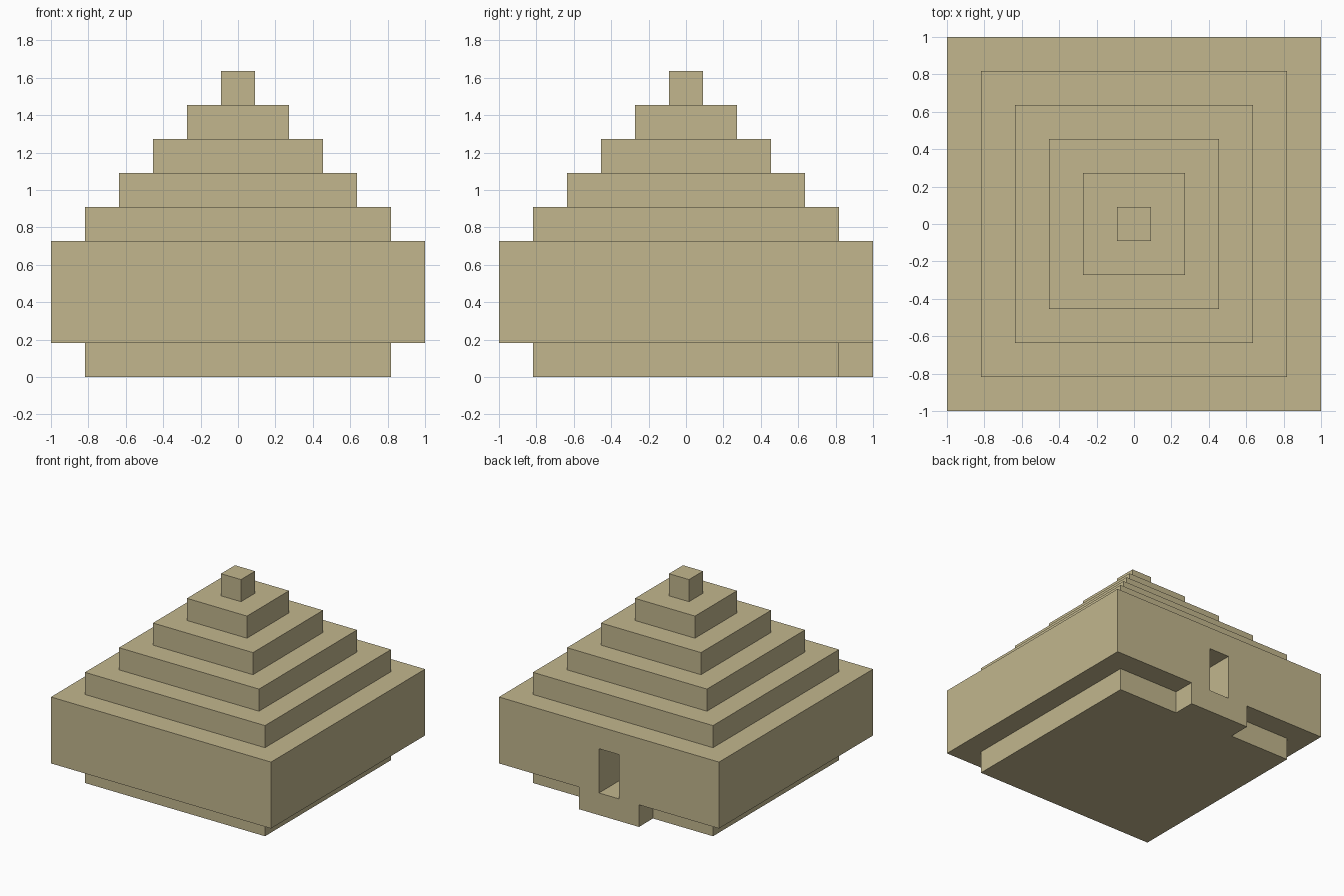
import bpy
import bmesh

U = 2 / 11          # one stone block; the widest tier is eleven blocks
HALF = 5.5          # half width of the widest tier, in blocks

if "Cube" in bpy.data.objects:
    bpy.data.objects.remove(bpy.data.objects["Cube"], do_unlink=True)

sandstone = bpy.data.materials.new("sandstone")
sandstone.use_nodes = True
colour = (0.54, 0.47, 0.27, 1)
sandstone.diffuse_color = colour
shader = sandstone.node_tree.nodes["Principled BSDF"]
shader.inputs["Base Color"].default_value = colour
shader.inputs["Roughness"].default_value = 0.9


def slab(name, plan, bottom, top):
    """Extrude a counter-clockwise plan, measured in blocks, into a solid."""
    bm = bmesh.new()
    floor = bm.faces.new([bm.verts.new((x * U, y * U, bottom * U)) for x, y in plan])
    extruded = bmesh.ops.extrude_face_region(bm, geom=[floor], use_keep_orig=True)
    raised = [g for g in extruded["geom"] if isinstance(g, bmesh.types.BMVert)]
    bmesh.ops.translate(bm, verts=raised, vec=(0, 0, (top - bottom) * U))
    bmesh.ops.recalc_face_normals(bm, faces=bm.faces)
    mesh = bpy.data.meshes.new(name)
    bm.to_mesh(mesh)
    bm.free()
    mesh.materials.append(sandstone)
    obj = bpy.data.objects.new(name, mesh)
    bpy.context.collection.objects.link(obj)
    return obj


def rectangle(x0, x1, y0, y1):
    return [(x0, y0), (x1, y0), (x1, y1), (x0, y1)]


def square(h):
    return rectangle(-h, h, -h, h)


# Recessed plinth with the entrance step reaching out at the back
p, s = HALF - 1, 1.5
slab("plinth", [(-p, -p), (p, -p), (p, p), (s, p), (s, HALF),
                (-s, HALF), (-s, p), (-p, p)], 0, 1)

# Main body with the doorway cut into its back wall
body = slab("main_body", square(HALF), 1, 4)
cutter = slab("doorway_cutter", rectangle(-0.5, 0.5, HALF - 3, HALF + 1), 0.5, 3)
cutter.hide_render = True
cutter.hide_set(True)
cut = body.modifiers.new("doorway", 'BOOLEAN')
cut.operation = 'DIFFERENCE'
cut.solver = 'EXACT'
cut.object = cutter

# Apply the cut and drop the helper
bpy.context.view_layer.update()
graph = bpy.context.evaluated_depsgraph_get()
carved = bpy.data.meshes.new_from_object(body.evaluated_get(graph))
body.modifiers.clear()
body.data = carved
bpy.data.objects.remove(cutter, do_unlink=True)

# Stepped roof, each tier one block narrower on every side
for i in range(5):
    slab(f"roof_tier_{i + 1}", square(HALF - 1 - i), 4 + i, 5 + i)
